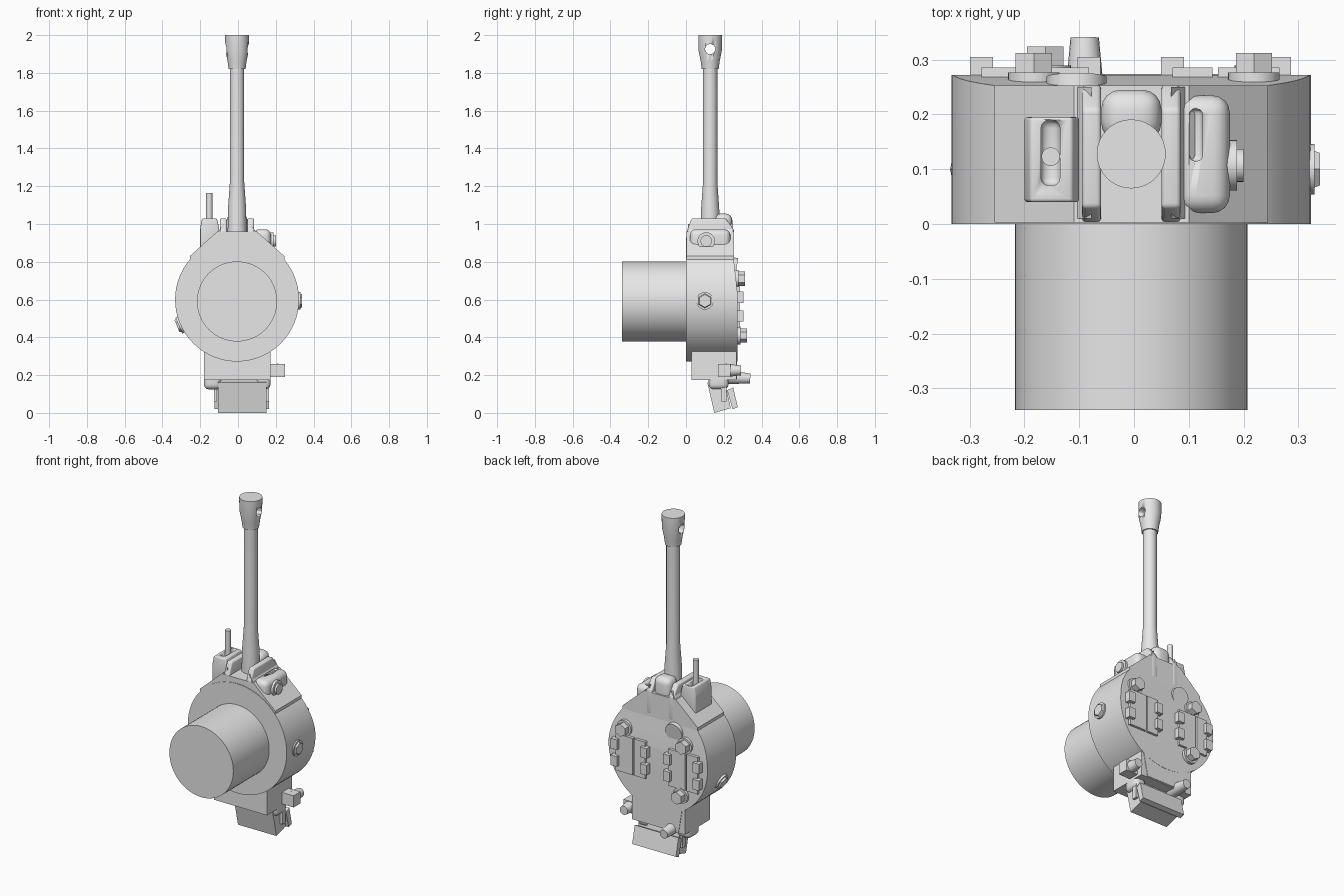
import bpy, bmesh, math
from mathutils import Vector, Matrix

cube = bpy.data.objects.get("Cube")
if cube:
    bpy.data.objects.remove(cube)

GREY = (0.8, 0.8, 0.8, 1)
grey = bpy.data.materials.new("plain_grey")
grey.use_nodes = True
grey.diffuse_color = GREY
grey.node_tree.nodes["Principled BSDF"].inputs["Base Color"].default_value = GREY
CX = -0.005


def finish(name, bm):
    """Turn a bmesh into a named object, smooth with sharp edges kept."""
    bmesh.ops.recalc_face_normals(bm, faces=bm.faces[:])
    mesh = bpy.data.meshes.new(name)
    bm.to_mesh(mesh)
    bm.free()
    for p in mesh.polygons:
        p.use_smooth = True
    mesh.set_sharp_from_angle(angle=math.radians(35))
    mesh.materials.append(grey)
    ob = bpy.data.objects.new(name, mesh)
    bpy.context.collection.objects.link(ob)
    return ob


def box(name, x, y, z, bevel=0, segs=3):
    bm = bmesh.new()
    bmesh.ops.create_cube(bm, size=1)
    for v in bm.verts:
        for i, (a, b) in enumerate((x, y, z)):
            v.co[i] = a if v.co[i] < 0 else b
    if bevel:
        bmesh.ops.bevel(bm, geom=bm.edges[:], offset=bevel, segments=segs,
                        profile=0.5, affect='EDGES')
    return finish(name, bm)


def cyl(name, start, end, r1, r2=None, n=32):
    """Cylinder or cone from start to end."""
    a, b = Vector(start), Vector(end)
    rot = (b - a).to_track_quat('Z', 'Y').to_matrix().to_4x4()
    bm = bmesh.new()
    bmesh.ops.create_cone(bm, cap_ends=True, segments=n, radius1=r1,
                          radius2=r1 if r2 is None else r2, depth=(b - a).length,
                          matrix=Matrix.Translation((a + b) / 2) @ rot)
    return finish(name, bm)


def prism(name, points, lo, hi, axis, bevel=0):
    """Extrude a profile along x (points are y, z) or along y (points are x, z)."""
    place = (lambda p: (lo, p[0], p[1])) if axis == 'x' else (lambda p: (p[0], lo, p[1]))
    bm = bmesh.new()
    face = bm.faces.new([bm.verts.new(place(p)) for p in points])
    out = bmesh.ops.extrude_face_region(bm, geom=[face])
    move = Vector((hi - lo, 0, 0) if axis == 'x' else (0, hi - lo, 0))
    bmesh.ops.translate(bm, vec=move, verts=[g for g in out["geom"] if isinstance(g, bmesh.types.BMVert)])
    if bevel:
        bmesh.ops.bevel(bm, geom=bm.edges[:], offset=bevel, segments=3, profile=0.5, affect='EDGES')
    return finish(name, bm)


def lathe(name, profile, centre, n=32):
    bm = bmesh.new()
    vs = [bm.verts.new((centre[0] + r, centre[1], z)) for r, z in profile]
    es = [bm.edges.new(p) for p in zip(vs, vs[1:])]
    bmesh.ops.spin(bm, geom=vs + es, cent=(*centre, 0), axis=(0, 0, 1),
                   angle=math.tau, steps=n)
    bmesh.ops.remove_doubles(bm, verts=bm.verts[:], dist=1e-4)
    return finish(name, bm)


def cut(target, cutter):
    mod = target.modifiers.new("cut", 'BOOLEAN')
    mod.object = cutter
    mod.operation = 'DIFFERENCE'
    mod.solver = 'EXACT'
    cutter.hide_render = True
    cutter.display_type = 'WIRE'
    cutter.hide_set(True)


# Drum with a sloping upper back, and the shaft in front of it
bm = bmesh.new()
bmesh.ops.create_cone(bm, cap_ends=True, segments=64, radius1=0.328, radius2=0.328, depth=0.272,
                      matrix=Matrix.Translation((CX, 0.136, 0.6)) @ Matrix.Rotation(math.pi / 2, 4, 'X'))
cutres = bmesh.ops.bisect_plane(bm, geom=bm.verts[:] + bm.edges[:] + bm.faces[:],
                                plane_co=(0, 0.272, 0.64), plane_no=(0, 1, 0.11), clear_outer=True)
bmesh.ops.holes_fill(bm, edges=bm.edges[:])
finish("drum", bm)
cyl("shaft", (CX, -0.34, 0.59), (CX, 0.01, 0.59), 0.212, n=64)

# Cap over the drum
prism("cap", [(-0.255, 0.8), (-0.255, 0.83), (-0.11, 0.96), (0.1, 0.96),
              (0.245, 0.83), (0.245, 0.8)], 0.003, 0.253, 'y')

# Pair of ribs holding the tube
rib = [(0.003, 0.85), (0.003, 0.96), (0.03, 1.03), (0.21, 1.03), (0.254, 0.97), (0.254, 0.83)]
for side, x in (("right", -0.095), ("left", 0.05)):
    prism(side + "_rib", rib, x, x + 0.035, 'x', 0.008)
    lean = -1 if x < 0 else 1
    base = x + 0.0175
    prism(side + "_rib_foot", [(base, 1.0), (base + lean * 0.045, 0.93), (base, 0.88)], 0.01, 0.25, 'y')
box("rear_hump", (-0.06, 0.05), (0.15, 0.245), (0.86, 1.055), 0.035, 4)

# Tall tube with a flared end and a cross hole
tube = lathe("tube", [(0, 0.92), (0.05, 0.92), (0.048, 1.08), (0.038, 1.22), (0.038, 1.82),
                      (0.045, 1.82), (0.05, 1.86), (0.062, 1.92), (0.063, 2), (0, 2)], (CX, 0.128))
cut(tube, cyl("cross_hole_cutter", (-0.1, 0.128, 1.926), (0.1, 0.128, 1.926), 0.027, n=16))

# Right box with a slot and an upright pin
slot_box = prism("slotted_box", [(-0.2, 0.85), (-0.2, 0.98), (-0.19, 1.03), (-0.112, 1.03),
                                 (-0.1, 0.98), (-0.1, 0.85)], 0.04, 0.195, 'y', 0.006)
cut(slot_box, box("slot_cutter", (-0.17, -0.135), (0.07, 0.19), (0.97, 1.1), 0.015))
cyl("pin", (-0.152, 0.123, 0.95), (-0.152, 0.123, 1.165), 0.017, n=16)

# Left rounded housing with a slot and a round knob
housing = box("left_housing", (0.08, 0.175), (0.02, 0.235), (0.84, 0.972), 0.032, 4)
cut(housing, box("housing_slot_cutter", (0.101, 0.125), (0.115, 0.21), (0.95, 1.0), 0.01))
cyl("knob_base", (0.16, 0.107, 0.91), (0.188, 0.107, 0.91), 0.046)
cyl("knob_tip", (0.18, 0.107, 0.91), (0.2, 0.107, 0.91), 0.03)

# Hexagonal plugs on the drum sides
for side, turn in (("left", 0), ("right", math.pi + 0.4)):
    d = Vector((math.cos(turn), 0, math.sin(turn)))
    c = Vector((CX, 0.1, 0.593))
    cyl(side + "_plug_collar", c + d * 0.3, c + d * 0.335, 0.046, n=24)
    cyl(side + "_plug_head", c + d * 0.32, c + d * 0.345, 0.045, 0.034, n=6)

# Bolts on the back
for i, (x, z, y) in enumerate(((-0.183, 0.71, 0.255), (0.219, 0.71, 0.255), (-0.162, 0.41, 0.267))):
    cyl(f"bolt_washer_{i}", (x, y - 0.03, z), (x, y + 0.022, z), 0.047)
    cyl(f"bolt_head_{i}", (x, y, z), (x, y + 0.057, z), 0.038, n=6)
cyl("back_boss", (-0.105, 0.2, 0.775), (-0.105, 0.268, 0.765), 0.055)

# Bracket groups on the back: two thin plates and four corner blocks each
for side, x in (("right", -0.18), ("left", 0.168)):
    for i, (a, b) in enumerate(((-0.098, -0.025), (-0.015, 0.098))):
        box(f"{side}_plate_{i}", (x + a, x + b), (0.25, 0.286), (0.45, 0.67))
    for sx in (-1, 1):
        for z in (0.515, 0.615):
            box(f"{side}_block", (x + sx * 0.098 - 0.021, x + sx * 0.098 + 0.021),
                (0.25, 0.305), (z - 0.032, z + 0.028))

# Neck below the drum
box("neck", (-0.18, 0.172), (0.03, 0.268), (0.175, 0.42))
prism("neck_back", [(-0.17, 0.36), (0.165, 0.36), (0.13, 0.18), (-0.14, 0.18)], 0.2, 0.271, 'y')
for side, x in (("right", (-0.18, -0.09)), ("left", (0.1, 0.172))):
    box(side + "_hinge", x, (0.12, 0.225), (0.125, 0.24), 0.025)

# Tilted foot with a back plate
prism("foot", [(0.113, 0.16), (0.15, 0), (0.237, 0.025), (0.2, 0.19)], -0.105, 0.15, 'x')
prism("foot_plate", [(0.218, 0.12), (0.246, 0.02), (0.274, 0.03), (0.25, 0.135)], -0.125, 0.165, 'x')
for x in (-0.12, 0.155):
    box("foot_link", (x - 0.007, x + 0.01), (0.185, 0.215), (0.06, 0.18))

# Lug and tapered pegs
box("side_lug", (0.15, 0.25), (0.17, 0.235), (0.19, 0.26))
cyl("lug_peg", (0.21, 0.21, 0.225), (0.21, 0.29, 0.225), 0.036, 0.026, n=16)
cyl("back_peg", (-0.09, 0.21, 0.19), (-0.09, 0.34, 0.182), 0.038, 0.026, n=20)
